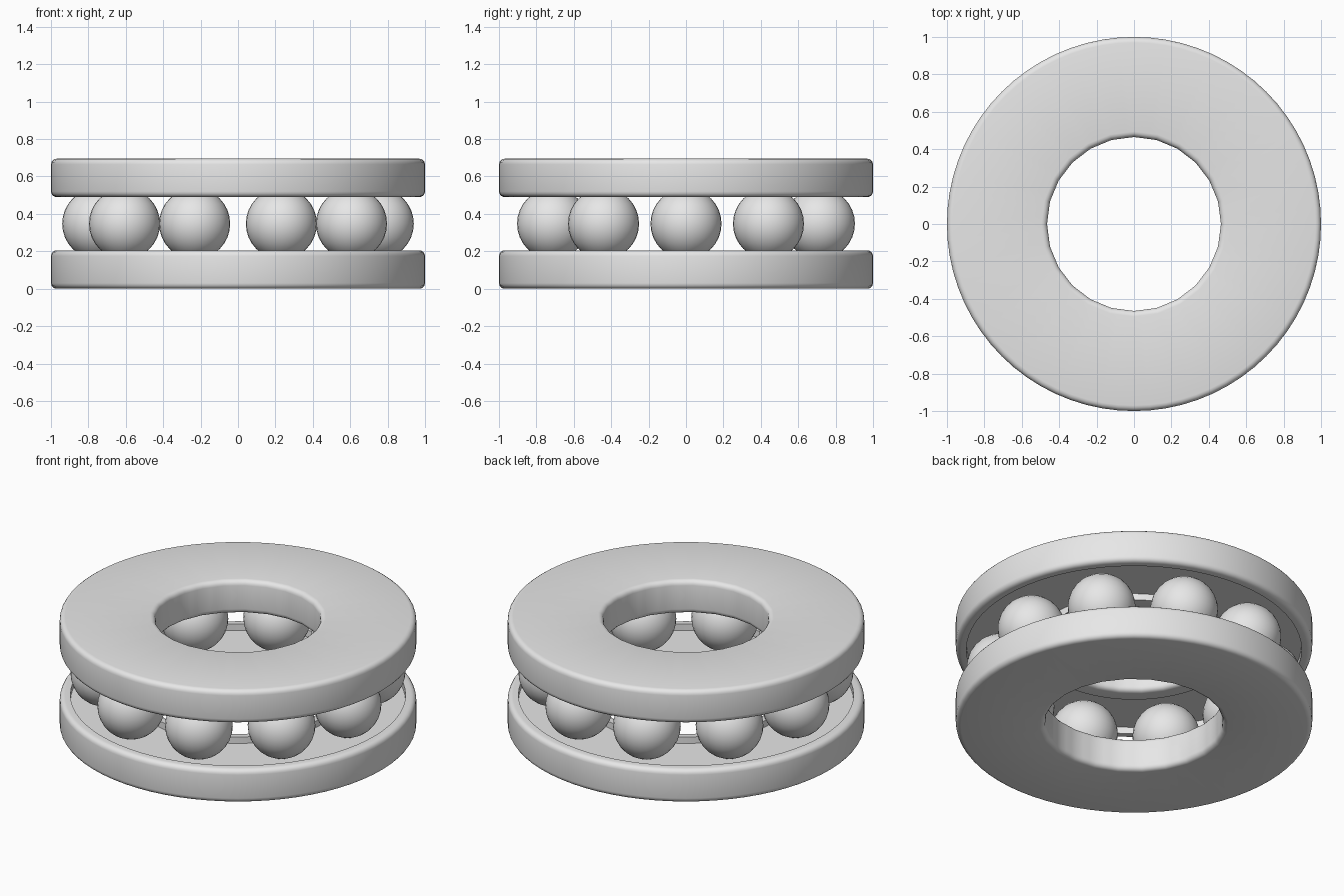
import bpy, bmesh
from math import pi, sin, cos, radians

HEIGHT = 0.695      # overall height
THICK = 0.205       # washer thickness
FLOOR = 0.165       # race floor height in the washer
ROUND = 0.03        # edge rounding
SEGS = 72
BORE_SIDES = 24

cube = bpy.data.objects.get("Cube")
if cube:
    bpy.data.objects.remove(cube, do_unlink=True)

steel = bpy.data.materials.new("steel_grey")
steel.use_nodes = True
grey = (0.8, 0.8, 0.8, 1)
steel.diffuse_color = grey
steel.node_tree.nodes["Principled BSDF"].inputs["Base Color"].default_value = grey


def finish(name, bm):
    bmesh.ops.recalc_face_normals(bm, faces=bm.faces)
    mesh = bpy.data.meshes.new(name)
    bm.to_mesh(mesh)
    bm.free()
    mesh.materials.append(steel)
    obj = bpy.data.objects.new(name, mesh)
    bpy.context.collection.objects.link(obj)
    bpy.ops.object.select_all(action='DESELECT')
    obj.select_set(True)
    bpy.context.view_layer.objects.active = obj
    bpy.ops.object.shade_smooth_by_angle(angle=radians(35))
    return obj


def corner(r, z, start):
    """Quarter-round points about a centre, turning anticlockwise."""
    angles = [start + pi / 2 * i / 4 for i in range(5)]
    return [(r + ROUND * cos(a), z + ROUND * sin(a)) for a in angles]


def washer(name, bore, flipped):
    # Cross-section: rounded bore and rim, with a square-cut ball race
    low, high = ROUND, THICK - ROUND
    profile = corner(bore + ROUND, low, pi) + corner(1 - ROUND, low, -pi / 2)
    profile += corner(1 - ROUND, high, 0)
    profile += [(0.94, THICK), (0.94, FLOOR), (0.56, FLOOR), (0.56, THICK)]
    profile += corner(bore + ROUND, high, pi / 2)

    bm = bmesh.new()
    rings = []
    step = 2 * pi / BORE_SIDES
    for s in range(SEGS):
        a = 2 * pi * s / SEGS
        # The bore is a coarser polygon than the rim
        flat = cos(step / 2) / cos(a % step - step / 2)
        ring = []
        for r, z in profile:
            if r < bore + ROUND + 0.001:
                r *= flat
            ring.append(bm.verts.new((r * cos(a), r * sin(a),
                                      HEIGHT - z if flipped else z)))
        rings.append(ring)
    count = len(profile)
    for s in range(SEGS):
        one, two = rings[s], rings[(s + 1) % SEGS]
        for i in range(count):
            j = (i + 1) % count
            bm.faces.new((one[i], two[i], two[j], one[j]))
    return finish(name, bm)


# Two washers; the lower one has the wider bore
washer("lower_washer", 0.50, False)
washer("upper_washer", 0.465, True)

# Ring of balls running in the races
for n in range(10):
    a = 2 * pi * n / 10
    bm = bmesh.new()
    bmesh.ops.create_uvsphere(bm, u_segments=32, v_segments=16, radius=0.19)
    ball = finish(f"ball_{n + 1}", bm)
    ball.location = (0.75 * cos(a), 0.75 * sin(a), HEIGHT / 2)
